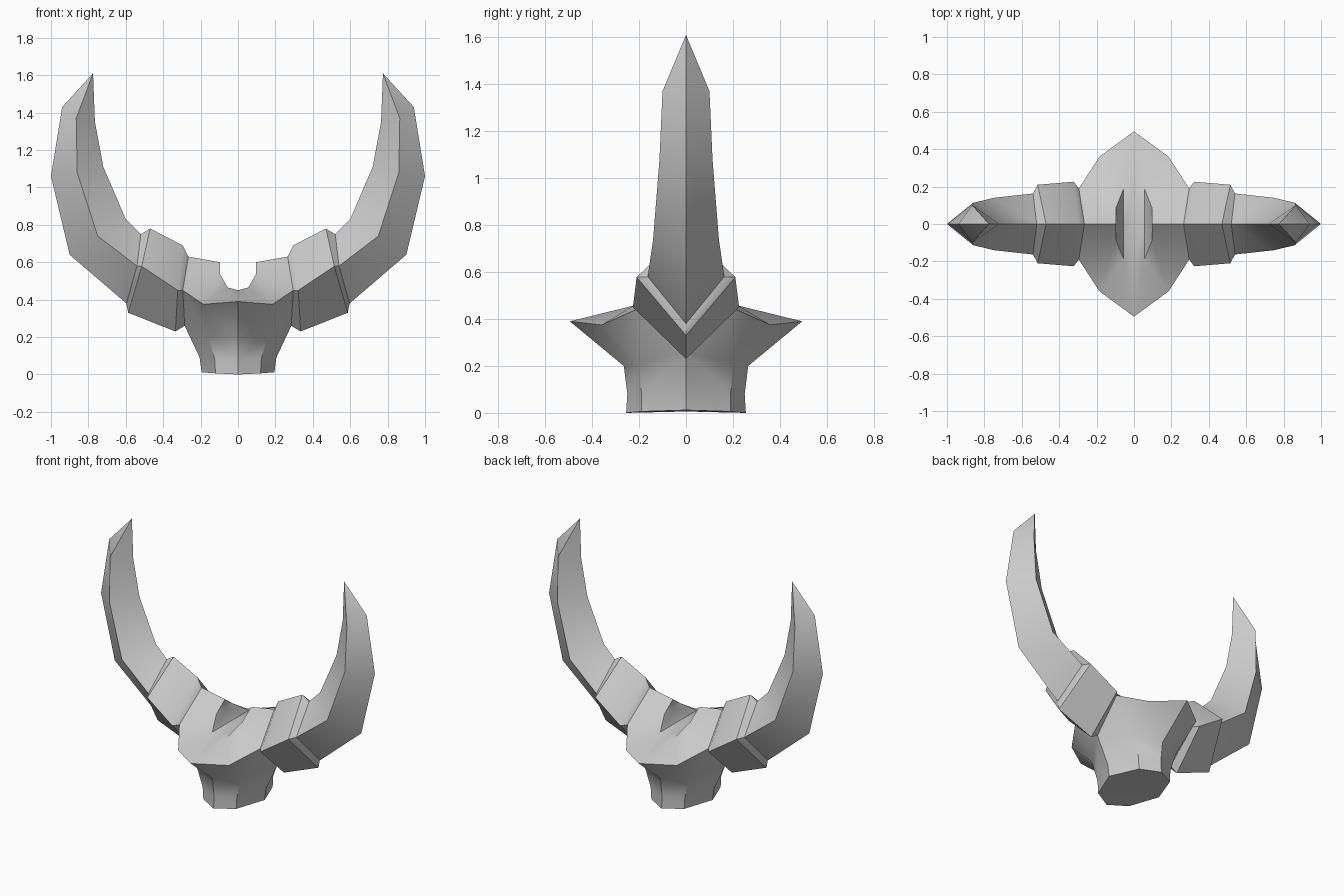
import bpy
import bmesh
import math
from mathutils import Vector

if "Cube" in bpy.data.objects:
    bpy.data.objects.remove(bpy.data.objects["Cube"], do_unlink=True)

grey = bpy.data.materials.new("plain_grey")
grey.use_nodes = True
grey.diffuse_color = (0.6, 0.6, 0.6, 1)
grey.node_tree.nodes["Principled BSDF"].inputs["Base Color"].default_value = (0.6, 0.6, 0.6, 1)


def make_part(name, faces, x_signs):
    """Reflect a list of faces across y (and the given x signs), weld into one solid."""
    bm = bmesh.new()
    for sx in x_signs:
        for sy in (1, -1):
            for face in faces:
                bm.faces.new([bm.verts.new((x * sx, y * sy, z)) for x, y, z in face])
    bmesh.ops.remove_doubles(bm, verts=bm.verts[:], dist=0.0005)
    bmesh.ops.recalc_face_normals(bm, faces=bm.faces[:])
    mesh = bpy.data.meshes.new(name)
    bm.to_mesh(mesh)
    bm.free()
    mesh.materials.append(grey)
    obj = bpy.data.objects.new(name, mesh)
    bpy.context.collection.objects.link(obj)
    bpy.ops.object.select_all(action="DESELECT")
    obj.select_set(True)
    bpy.context.view_layer.objects.active = obj
    bpy.ops.object.shade_smooth_by_angle(angle=math.radians(38))
    return obj


def bridge(a, b):
    """Quads between two point rows of the same length."""
    return [(a[i], a[i + 1], b[i + 1], b[i]) for i in range(len(a) - 1)]


def section(top, mid, bottom):
    """Half of a diamond cross-section: top ridge, side ridge, bottom ridge."""
    return [(top[0], 0, top[1]), mid, (bottom[0], 0, bottom[1])]


# Shared joints
joint = section((0.265, 0.63), (0.295, 0.19, 0.45), (0.285, 0.26))
root = section((0.52, 0.75), (0.54, 0.163, 0.58), (0.597, 0.38))

# Central body: foot rings, flared rim, sloped roof and notch
foot = [(0, 0.255, 0), (0.12, 0.19, 0.006), (0.195, 0, 0.012)]
waist = [(0, 0.25, 0.08), (0.125, 0.19, 0.085), (0.205, 0, 0.09)]
flare = [(0, 0.265, 0.2), (0.16, 0.2, 0.21), joint[2]]
rim = [(0, 0.495, 0.39), (0.185, 0.36, 0.375), joint[1], joint[0]]
notch_edge = [(0, 0.19, 0.45), (0.055, 0.19, 0.465), (0.095, 0.09, 0.535), (0.095, 0, 0.6)]
notch_floor = [(x, 0, z) for x, y, z in notch_edge[:3]]

body = bridge(foot, waist) + bridge(waist, flare)
body += bridge(flare[:2], rim[:2])
body += [(flare[1], rim[1], joint[1], joint[2])]
body += bridge(rim, notch_edge)
body += bridge(notch_edge[:3], notch_floor)
body += [(notch_edge[2], notch_edge[3], notch_floor[2])]
body += [tuple(joint), tuple(foot) + ((0, 0, 0.006),)]
make_part("body", body, (1, -1))

# Collars: bevelled diamond sleeves
collar_rows = [
    joint,
    section((0.295, 0.69), (0.322, 0.226, 0.45), (0.335, 0.23)),
    section((0.47, 0.78), (0.515, 0.21, 0.578), (0.587, 0.33)),
    root,
]

# Horns: tapering diamond sections curving up to a point
horn_rows = [
    root,
    section((0.60, 0.83), (0.75, 0.14, 0.74), (0.90, 0.64)),
    section((0.72, 1.11), (0.86, 0.113, 1.08), (1.0, 1.06)),
    section((0.765, 1.35), (0.865, 0.1, 1.37), (0.94, 1.43)),
]
tip = (0.775, 0, 1.61)

collar, horn = [], []
for a, b in zip(collar_rows, collar_rows[1:]):
    collar += bridge(a, b)
for a, b in zip(horn_rows, horn_rows[1:]):
    horn += bridge(a, b)
last = horn_rows[-1]
horn += [(last[0], last[1], tip), (last[1], last[2], tip)]
collar += [tuple(joint), tuple(root)]
horn += [tuple(root)]

for side, sign in (("left", 1), ("right", -1)):
    make_part("collar_" + side, collar, (sign,))
    make_part("horn_" + side, horn, (sign,))
